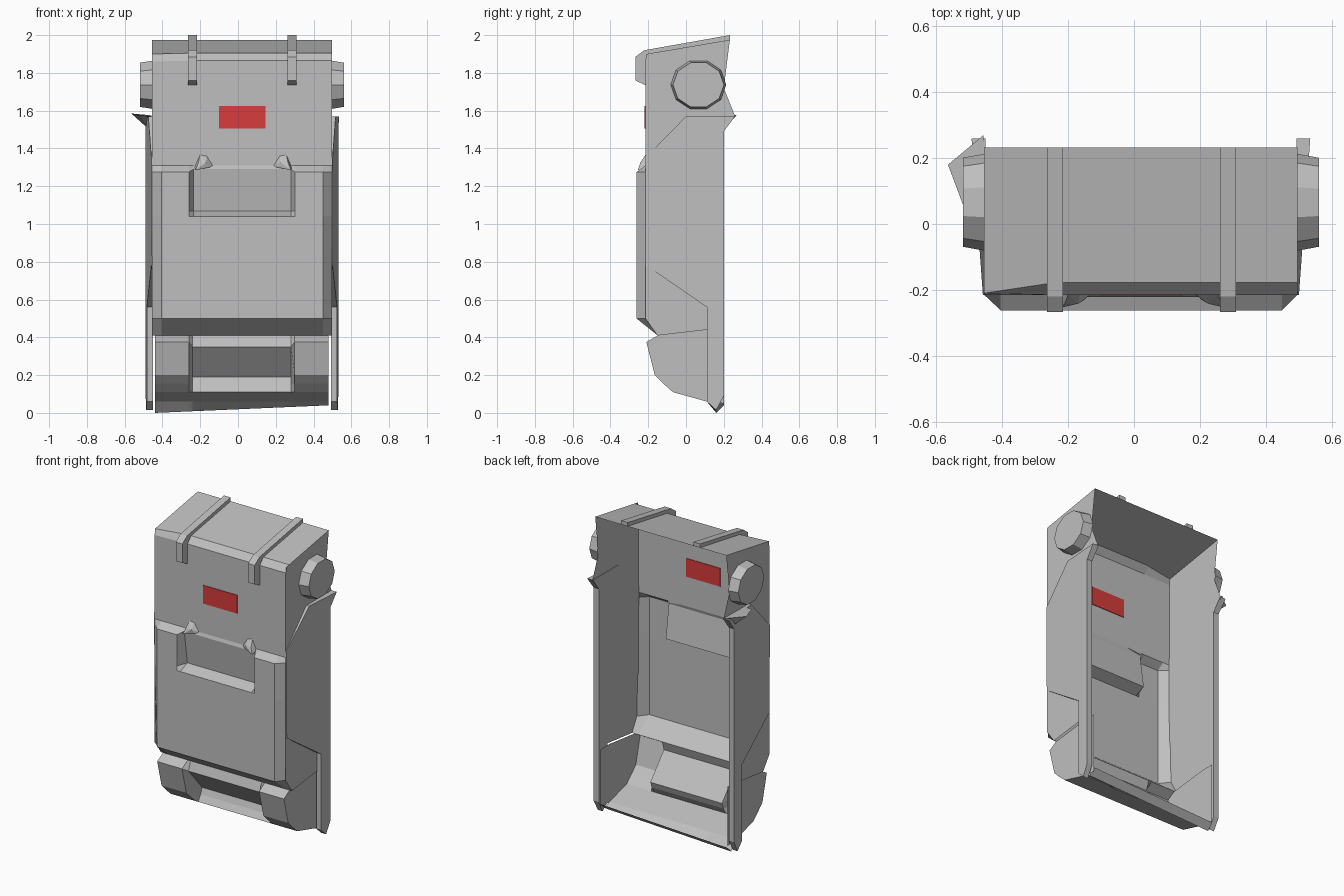
import bpy, bmesh, math
from mathutils import Matrix

if "Cube" in bpy.data.objects:
    bpy.data.objects.remove(bpy.data.objects["Cube"])


def material(name, color):
    m = bpy.data.materials.new(name)
    m.diffuse_color = (*color, 1)
    m.use_nodes = True
    m.node_tree.nodes["Principled BSDF"].inputs["Base Color"].default_value = m.diffuse_color
    return m


GREY = material("light_grey", (0.52, 0.52, 0.52))
RED = material("red", (0.68, 0.045, 0.045))
LEFT, RIGHT = -0.455, 0.497      # outer side walls


def finish(name, bm, mat=GREY, closed=True):
    if closed:
        bmesh.ops.recalc_face_normals(bm, faces=bm.faces[:])
    me = bpy.data.meshes.new(name)
    bm.to_mesh(me)
    bm.free()
    me.materials.append(mat)
    ob = bpy.data.objects.new(name, me)
    bpy.context.collection.objects.link(ob)
    return ob


def loft(name, sections):
    """Open sheet through (x, [(y, z), ...]) sections running along +x."""
    bm = bmesh.new()
    rows = [[bm.verts.new((x, y, z)) for y, z in pts] for x, pts in sections]
    for a, b in zip(rows, rows[1:]):
        for j in range(len(a) - 1):
            bm.faces.new((a[j], a[j + 1], b[j + 1], b[j]))
    return finish(name, bm, closed=False)


def wall(name, x, pts, side):
    """Flat single side sheet facing outward."""
    bm = bmesh.new()
    f = bm.faces.new([bm.verts.new((x, y, z)) for y, z in pts])
    f.normal_update()
    if f.normal.x * side < 0:
        f.normal_flip()
    return finish(name, bm, closed=False)


def prism(name, pts, xa, xb):
    """Closed solid; xa and xb give the x of each end as a function of y."""
    bm = bmesh.new()
    a = [bm.verts.new((xa(y), y, z)) for y, z in pts]
    b = [bm.verts.new((xb(y), y, z)) for y, z in pts]
    bm.faces.new(a)
    bm.faces.new(b[::-1])
    n = len(pts)
    for i in range(n):
        bm.faces.new((a[i], b[i], b[(i + 1) % n], a[(i + 1) % n]))
    return finish(name, bm)


def hull(name, points):
    bm = bmesh.new()
    bmesh.ops.convex_hull(bm, input=[bm.verts.new(p) for p in points])
    return finish(name, bm)


# Top and upper front, with a chamfer along the front edge
top_corner = [(0.232, 1.975), (-0.21, 1.9), (-0.215, 1.86), (-0.215, 1.31)]
top_mid = [(0.232, 1.975), (-0.178, 1.905), (-0.215, 1.865), (-0.215, 1.31)]
loft("upper_shell", [(LEFT, top_corner), (-0.24, top_mid), (0.285, top_mid), (RIGHT, top_mid)])

# Raised front panel with bevelled border and a notch at the top
edge = [(-0.215, 1.31), (-0.215, 1.275), (-0.215, 1.07), (-0.215, 1.04), (-0.2, 0.5), (-0.15, 0.41)]
panel = [(-0.215, 1.31), (-0.262, 1.275), (-0.262, 1.07), (-0.262, 1.04), (-0.262, 0.5), (-0.15, 0.41)]
notch = [(-0.215, 1.31), (-0.222, 1.29), (-0.19, 1.07), (-0.262, 1.04), (-0.262, 0.5), (-0.15, 0.41)]
loft("front_panel", [(LEFT, edge), (-0.405, panel), (-0.26, panel), (-0.235, notch),
                     (0.28, notch), (0.302, panel), (0.45, panel), (RIGHT, edge)])

# Lower front: two bumpers with a recess between them, and the floor
def lower(recess, low):
    if recess:
        pts = [(-0.15, 0.41), (-0.17, 0.35), (-0.03, 0.19), (-0.045, 0.15)]
    else:
        pts = [(-0.15, 0.41), (-0.21, 0.375), (-0.165, 0.2), (-0.12, 0.155)]
    return pts + [(-0.07, 0.11), (0.11, 0.06), (0.16, low), (0.2, low + 0.04)]


loft("lower_front", [(x, lower(r, 0.04 * (x + 0.44) / 0.92)) for x, r in
                     ((-0.44, 0), (-0.26, 0), (-0.24, 1), (0.28, 1), (0.3, 0), (0.48, 0))])

# Side walls, side plates and round caps on both sides
upper_side = [(0.232, 1.975), (-0.21, 1.9), (-0.215, 1.86), (-0.215, 0.5), (-0.15, 0.41),
              (0.11, 0.44), (0.2, 0.44), (0.2, 1.5), (0.26, 1.57), (0.2, 1.72)]
lower_side = [(-0.15, 0.41), (-0.21, 0.375), (-0.165, 0.2), (-0.12, 0.155), (-0.07, 0.11),
              (0.11, 0.06), (0.2, 0.05), (0.2, 0.44), (0.11, 0.44)]
plate = [(-0.215, 1.35), (0, 1.57), (0.26, 1.57), (0.2, 1.49), (0.2, 0.09),
         (0.16, 0.015), (0.11, 0.06), (0.11, 0.56), (-0.21, 0.78)]
for tag, s, x, xl in (("left", -1, LEFT, -0.44), ("right", 1, RIGHT, 0.48)):
    wall(tag + "_upper_wall", x, upper_side, s)
    wall(tag + "_lower_wall", xl, lower_side, s)
    prism(tag + "_side_plate", plate, lambda y: x - s * 0.004,
          lambda y: x + s * (0.004 + 0.03 * (y + 0.215) / 0.415))
    bm = bmesh.new()
    bmesh.ops.create_cone(bm, cap_ends=True, segments=10, radius1=0.147, radius2=0.135, depth=0.065)
    bm.transform(Matrix.Translation((x + s * 0.0325, 0.066, 1.737))
                 @ Matrix.Diagonal((1, 1, 0.91, 1))
                 @ Matrix.Rotation(s * math.pi / 2, 4, 'Y'))
    finish(tag + "_round_cap", bm)

# Pointed fin at the top of the left plate
hull("left_fin", [(-0.565, 0.18, 1.585), (-0.457, 0.27, 1.575), (-0.52, 0.06, 1.575),
                  (-0.457, 0.05, 1.57), (-0.47, 0.19, 1.5)])

# Straps over the top
strap = [(0.232, 2.0), (-0.22, 1.92), (-0.268, 1.885), (-0.268, 1.76), (-0.215, 1.735),
         (-0.215, 1.865), (-0.178, 1.905), (0.232, 1.975)]
for tag, x in (("left", -0.24), ("right", 0.285)):
    prism(tag + "_strap", strap, lambda y: x - 0.024, lambda y: x + 0.024)

# Small tabs above the notch
for tag, x, s in (("left", -0.18, 1), ("right", 0.235, -1)):
    hull(tag + "_tab", [(x + s * dx, y, z) for dx, y, z in
                        ((-0.05, -0.214, 1.3), (-0.02, -0.214, 1.368), (0.015, -0.214, 1.36),
                         (0.047, -0.214, 1.31), (-0.045, -0.255, 1.285), (-0.03, -0.242, 1.325),
                         (0.01, -0.242, 1.325), (0.03, -0.23, 1.3))])

# Red marking plate set through the upper front
bm = bmesh.new()
bmesh.ops.create_cube(bm, size=1, matrix=Matrix.Translation((0.0225, -0.215, 1.566))
                      @ Matrix.Diagonal((0.247, 0.008, 0.12, 1)))
finish("red_marking", bm, RED)
